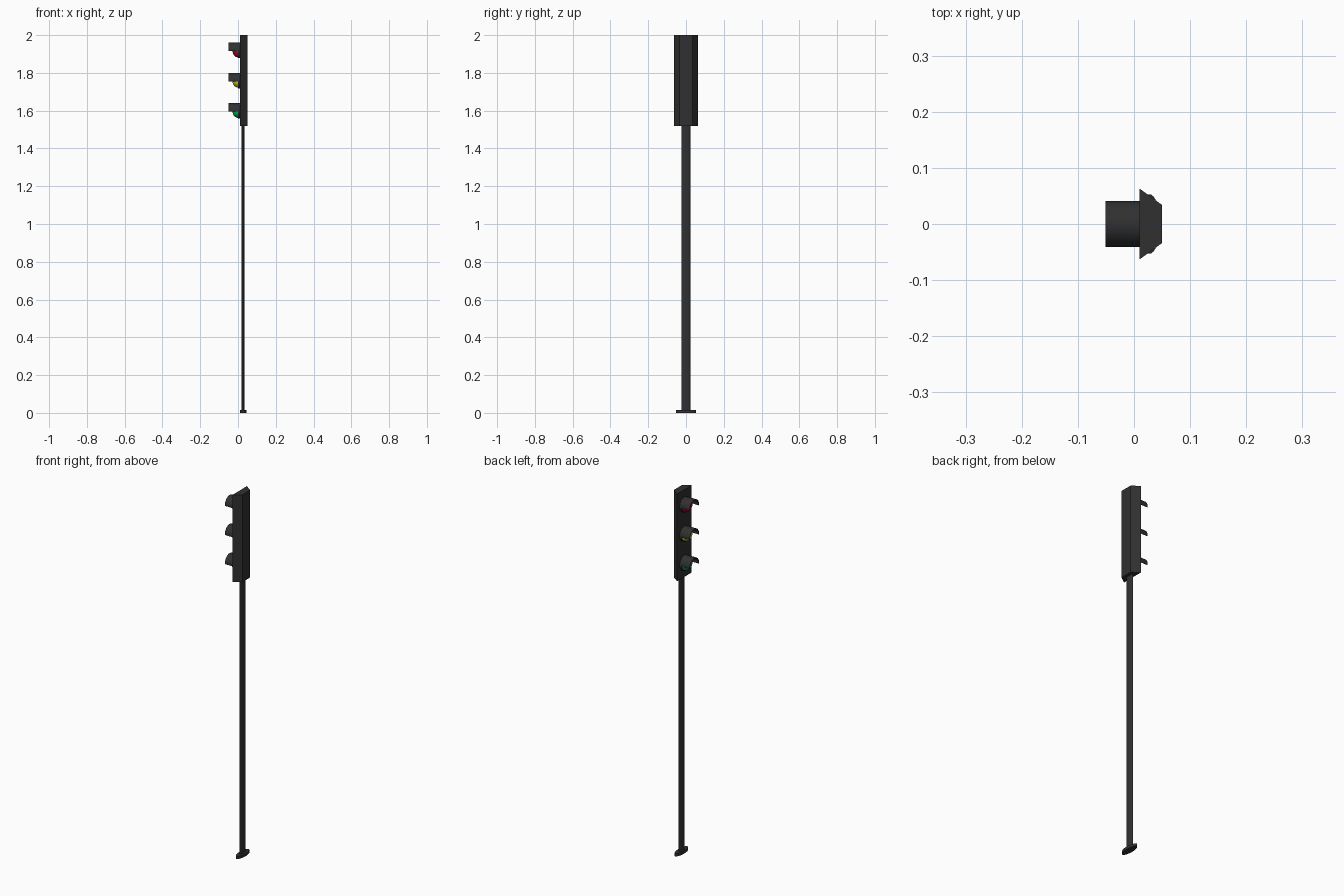
import bpy, bmesh
from math import pi, cos, sin, radians

if "Cube" in bpy.data.objects:
    bpy.data.objects.remove(bpy.data.objects["Cube"])


def material(name, rgb):
    m = bpy.data.materials.new(name)
    m.diffuse_color = (*rgb, 1)
    m.use_nodes = True
    m.node_tree.nodes["Principled BSDF"].inputs["Base Color"].default_value = m.diffuse_color
    return m


DARK = material("dark_metal", (0.03, 0.03, 0.03))


def make(name, bm, mat, smooth=True):
    bmesh.ops.recalc_face_normals(bm, faces=bm.faces)
    me = bpy.data.meshes.new(name)
    bm.to_mesh(me)
    bm.free()
    me.materials.append(mat)
    ob = bpy.data.objects.new(name, me)
    bpy.context.collection.objects.link(ob)
    if smooth:
        bpy.ops.object.select_all(action='DESELECT')
        ob.select_set(True)
        bpy.context.view_layer.objects.active = ob
        bpy.ops.object.shade_smooth_by_angle(angle=radians(35))
    return ob


def prism(name, pts, offset, mat, smooth=True):
    """Extrude a closed 3D outline along offset."""
    bm = bmesh.new()
    f = bm.faces.new([bm.verts.new(p) for p in pts])
    ext = bmesh.ops.extrude_face_region(bm, geom=[f])["geom"]
    verts = [v for v in ext if isinstance(v, bmesh.types.BMVert)]
    bmesh.ops.translate(bm, verts=verts, vec=offset)
    return make(name, bm, mat, smooth)


def ellipse(cx, rx, ry, z, n=32):
    return [(cx + rx * cos(2 * pi * i / n), ry * sin(2 * pi * i / n), z)
            for i in range(n)]


def arc(x, z, r, a0, a1, n):
    return [(x, r * cos(a0 + (a1 - a0) * i / n), z + r * sin(a0 + (a1 - a0) * i / n))
            for i in range(n + 1)]


# Flattened base plate and pole
prism("base_plate", ellipse(0.028, 0.018, 0.053, 0), (0, 0, 0.015), DARK)
prism("pole", ellipse(0.0265, 0.008, 0.023, 0.01), (0, 0, 1.515), DARK)

# Three signal units, bottom to top
H = 0.48 / 3
signals = [("green", (0.0, 0.5, 0.08)), ("yellow", (0.7, 0.6, 0.02)), ("red", (0.6, 0.0, 0.02))]
for k, (label, rgb) in enumerate(signals):
    z0 = 1.52 + k * H
    zc = z0 + 0.079

    # Tapered housing section
    prism(label + "_housing",
          [(0.01, -0.063, z0), (0.05, -0.034, z0), (0.05, 0.034, z0), (0.01, 0.063, z0)],
          (0, 0, H), DARK, smooth=False)

    # Collar around the lens
    prism(label + "_collar", arc(0.012, zc, 0.041, 0, 2 * pi, 32)[:-1], (-0.012, 0, 0), DARK)

    # Half-tube visor
    prism(label + "_visor",
          arc(0.012, zc, 0.041, -0.1, pi + 0.1, 20) + arc(0.012, zc, 0.0375, pi + 0.1, -0.1, 20),
          (-0.063, 0, 0), DARK)

    # Domed lens, flattened along x
    bm = bmesh.new()
    bmesh.ops.create_uvsphere(bm, u_segments=24, v_segments=16, radius=0.037)
    cut = bm.verts[:] + bm.edges[:] + bm.faces[:]
    bmesh.ops.bisect_plane(bm, geom=cut, plane_co=(0.0001, 0, 0), plane_no=(1, 0, 0), clear_outer=True)
    bmesh.ops.scale(bm, vec=(0.8, 1, 1), verts=bm.verts)
    bmesh.ops.translate(bm, vec=(0, 0, zc), verts=bm.verts)
    make(label + "_lens", bm, material(label + "_glass", rgb))
